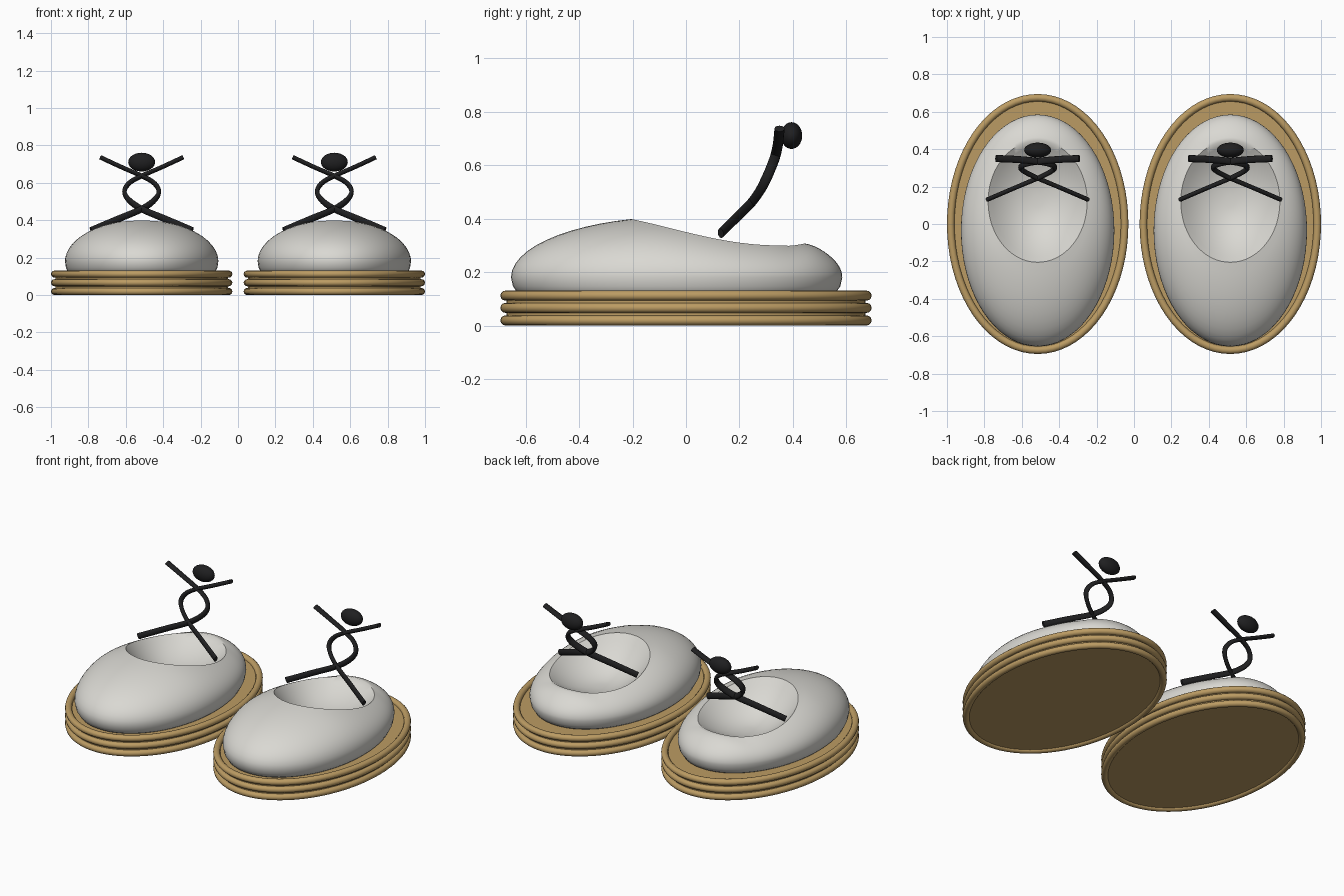
import bpy, bmesh, math
from mathutils import Vector
from mathutils.geometry import interpolate_bezier

if "Cube" in bpy.data.objects:
    bpy.data.objects.remove(bpy.data.objects["Cube"])

TAU = 2 * math.pi
SHOE_X = 0.515


def material(name, rgb):
    m = bpy.data.materials.new(name)
    m.diffuse_color = (*rgb, 1)
    m.use_nodes = True
    m.node_tree.nodes["Principled BSDF"].inputs["Base Color"].default_value = m.diffuse_color
    return m


CREAM = material("off_white_cloth", (0.70, 0.69, 0.65))
TAN = material("tan_rope", (0.50, 0.33, 0.125))
BLACK = material("black_ribbon", (0.014, 0.014, 0.015))


def loft(bm, rings, closed=False, caps=True):
    """Skin a list of equal-length closed point rings."""
    vs = [[bm.verts.new(p) for p in r] for r in rings]
    n = len(vs[0])
    for k in range(len(vs) if closed else len(vs) - 1):
        a, b = vs[k], vs[(k + 1) % len(vs)]
        for i in range(n):
            j = (i + 1) % n
            bm.faces.new((a[i], a[j], b[j], b[i]))
    if caps and not closed:
        bm.faces.new(vs[0][::-1])
        bm.faces.new(vs[-1])


def place_pair(name, bm, mat, angle=50):
    """Finish a mesh and put one copy on each shoe."""
    bmesh.ops.recalc_face_normals(bm, faces=bm.faces)
    me = bpy.data.meshes.new(name)
    bm.to_mesh(me)
    bm.free()
    me.materials.append(mat)
    me.shade_smooth()
    me.set_sharp_from_angle(angle=math.radians(angle))
    for side, x in (("left", -SHOE_X), ("right", SHOE_X)):
        ob = bpy.data.objects.new(f"{side}_{name}", me)
        ob.location.x = x
        bpy.context.collection.objects.link(ob)


def ellipse(rx, ry, z, n=72, yc=0.0):
    return [Vector((rx * math.cos(TAU * i / n), yc + ry * math.sin(TAU * i / n), z))
            for i in range(n)]


# Sole slab
bm = bmesh.new()
loft(bm, [ellipse(0.462, 0.672, 0.012), ellipse(0.462, 0.672, 0.112)])
place_pair("sole", bm, TAN)

# Three rope coils around the sole
for k, z in enumerate((0.019, 0.066, 0.112)):
    bm = bmesh.new()
    rings = []
    for i in range(72):
        a = TAU * i / 72
        out = Vector((math.cos(a) / 0.465, math.sin(a) / 0.675, 0)).normalized()
        c = Vector((0.465 * math.cos(a), 0.675 * math.sin(a), z))
        rings.append([c + out * 0.02 * math.cos(TAU * j / 12)
                      + Vector((0, 0, 0.019 * math.sin(TAU * j / 12))) for j in range(12)])
    loft(bm, rings, closed=True)
    place_pair(f"rope_coil_{k + 1}", bm, TAN)

# Shoe upper: domed ellipse with a scooped foot opening
RX, RY, YC, Z0 = 0.41, 0.62, -0.035, 0.18
N = 72


def smooth(a, b, t):
    t = min(max((t - a) / (b - a), 0), 1)
    return t * t * (3 - 2 * t)


def dome(p):
    e = max(0, 1 - (p.x / RX) ** 2 - ((p.y - YC) / RY) ** 2)
    f = 0.227 - 0.04 * smooth(-0.2, 0.3, p.y) + 0.025 * smooth(0.38, 0.5, p.y)
    return Z0 + f * math.sqrt(e)


edge = ellipse(RX, RY, Z0, N, YC)
rim = ellipse(0.265, 0.325, 0, N, 0.12)
rings = [ellipse(RX * s, RY * s, z, N, YC)
         for s, z in ((0.90, 0.10), (0.96, 0.122), (0.988, 0.147))]
for k in range(13):                      # outside, from widest line to the rim
    u = math.sin(math.pi / 2 * (1 - k / 12))
    ring = [r.lerp(e, u) for r, e in zip(rim, edge)]
    rings.append([Vector((p.x, p.y, dome(p))) for p in ring])
mouth = rings[-1]
for k in range(1, 10):                   # inside of the opening
    t = 1 - k / 10
    rings.append([Vector((p.x * t, 0.12 + (p.y - 0.12) * t,
                          0.20 + (p.z - 0.20) * t ** 2.2)) for p in mouth])
bm = bmesh.new()
loft(bm, rings)
place_pair("upper", bm, CREAM)

# Crossed ribbon ties: one S-shaped strand and its mirror image
PATH = [Vector(p) for p in (
    (0.27, 0.13, 0.345), (0.13, 0.19, 0.405), (0, 0.245, 0.46), (-0.07, 0.28, 0.51),
    (-0.092, 0.303, 0.555), (-0.065, 0.322, 0.60), (0, 0.335, 0.637),
    (0.11, 0.345, 0.685), (0.222, 0.35, 0.737))]


def smooth_path(pts, steps=6):
    out = []
    for i in range(len(pts) - 1):
        a, b = pts[i], pts[i + 1]
        ta = (b - pts[max(i - 1, 0)]) / 6
        tb = (pts[min(i + 2, len(pts) - 1)] - a) / 6
        out += interpolate_bezier(a, a + ta, b - tb, b, steps + 1)[:-1]
    return out + [pts[-1]]


for side in (1, -1):
    pts = [Vector((p.x * side, p.y, p.z)) for p in smooth_path(PATH)]
    rings = []
    for i, p in enumerate(pts):
        t = (pts[min(i + 1, len(pts) - 1)] - pts[max(i - 1, 0)]).normalized()
        f = i / (len(pts) - 1)
        wide = Vector((0, -f, 1 - f))     # ribbon turns from upright to flat
        wide = (wide - t * wide.dot(t)).normalized()
        thin = t.cross(wide)
        rings.append([p + wide * 0.019 * math.cos(TAU * j / 12)
                      + thin * 0.012 * math.sin(TAU * j / 12) for j in range(12)])
    bm = bmesh.new()
    loft(bm, rings)
    place_pair("ribbon_strand_a" if side > 0 else "ribbon_strand_b", bm, BLACK)

# Oval bead behind the ribbon crossing
bm = bmesh.new()
bmesh.ops.create_uvsphere(bm, u_segments=32, v_segments=16, radius=1)
bmesh.ops.scale(bm, vec=(0.072, 0.04, 0.05), verts=bm.verts)
bmesh.ops.translate(bm, vec=(0, 0.395, 0.711), verts=bm.verts)
place_pair("bead", bm, BLACK)
